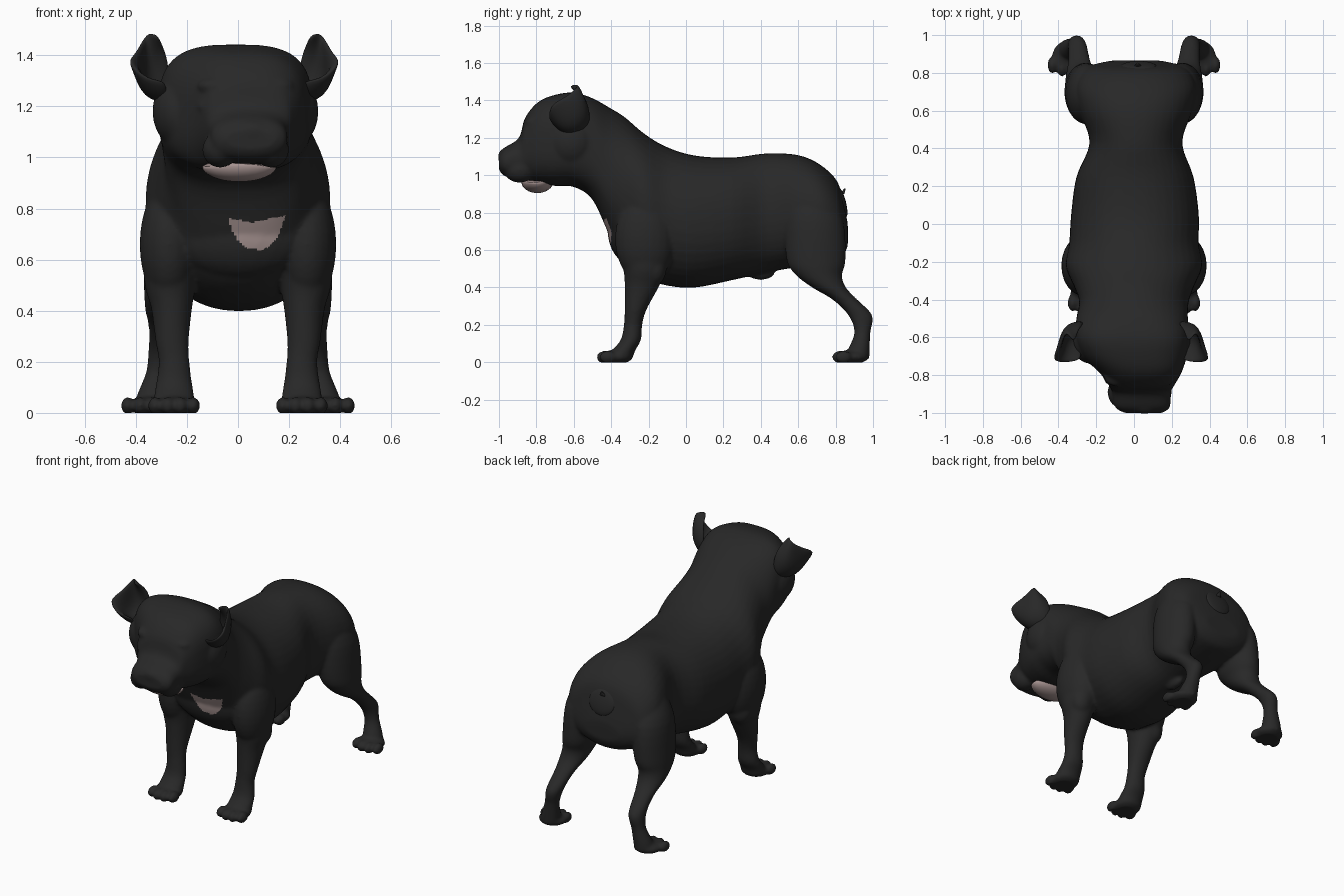
import bpy, bmesh, math
from mathutils import Matrix

cube = bpy.data.objects.get("Cube")
if cube:
    bpy.data.objects.remove(cube)


def material(name, colour):
    m = bpy.data.materials.new(name)
    m.use_nodes = True
    m.diffuse_color = colour
    bsdf = m.node_tree.nodes["Principled BSDF"]
    bsdf.inputs["Base Color"].default_value = colour
    bsdf.inputs["Roughness"].default_value = 0.8
    return m


BLACK = material("black coat", (0.021, 0.021, 0.021, 1))
PINK = material("pale pink skin", (0.38, 0.29, 0.28, 1))


def smooth_stations(rows, steps=4):
    """Catmull-Rom interpolation through rows of numbers."""
    out = []
    for i in range(len(rows) - 1):
        a, b = rows[max(i - 1, 0)], rows[i]
        c, d = rows[i + 1], rows[min(i + 2, len(rows) - 1)]
        for k in range(steps):
            t = k / steps
            out.append([0.5 * (2 * q + (r - p) * t + (2 * p - 5 * q + 4 * r - s) * t ** 2
                               + (3 * q - p - 3 * r + s) * t ** 3)
                        for p, q, r, s in zip(a, b, c, d)])
    out.append(list(rows[-1]))
    return out


def loft(bm, rings):
    """Closed skin through rings of points."""
    loops = [[bm.verts.new(p) for p in ring] for ring in rings]
    n = len(loops[0])
    for a, b in zip(loops, loops[1:]):
        for i in range(n):
            j = (i + 1) % n
            bm.faces.new((a[i], a[j], b[j], b[i]))
    bm.faces.new(loops[0])
    bm.faces.new(loops[-1])


def oval(exponent, count=40):
    """Unit superellipse."""
    for i in range(count):
        a = math.tau * i / count
        c, s = math.cos(a), math.sin(a)
        yield (math.copysign(abs(c) ** (2 / exponent), c),
               math.copysign(abs(s) ** (2 / exponent), s))


def ball(bm, centre, radii, tilt=0):
    mat = (Matrix.Translation(centre) @ Matrix.Rotation(tilt, 4, "X")
           @ Matrix.Diagonal((*radii, 1)))
    bmesh.ops.create_uvsphere(bm, u_segments=24, v_segments=16, radius=1, matrix=mat)


def limb(bm, side, rows):
    """Leg from rows of x, y, z, x radius, y radius."""
    loft(bm, [[(side * (x + rx * c), y + ry * s, z) for c, s in oval(2)]
              for x, y, z, rx, ry in smooth_stations(rows)])


def make_object(name, bm, mats):
    bmesh.ops.recalc_face_normals(bm, faces=bm.faces)
    mesh = bpy.data.meshes.new(name)
    bm.to_mesh(mesh)
    bm.free()
    for m in mats:
        mesh.materials.append(m)
    for p in mesh.polygons:
        p.use_smooth = True
    ob = bpy.data.objects.new(name, mesh)
    bpy.context.collection.objects.link(ob)
    return ob


# Trunk, neck and head: y, top, bottom, half width, x offset, squareness
TRUNK = [
    (.865, .74, .62, .13, .01, 2), (.845, .84, .58, .22, .01, 2),
    (.81, .965, .55, .28, .01, 2.1), (.72, 1.055, .53, .32, .01, 2.2),
    (.6, 1.108, .51, .30, .01, 2.2), (.43, 1.117, .48, .245, .01, 2.2),
    (.25, 1.095, .44, .31, .005, 2.2), (.05, 1.105, .40, .338, .005, 2.2),
    (-.1, 1.15, .41, .343, 0, 2.1), (-.22, 1.22, .45, .362, 0, 2.1),
    (-.33, 1.313, .53, .318, 0, 2.1), (-.41, 1.362, .68, .29, 0, 2.3),
    (-.5, 1.412, .87, .295, -.01, 2.7), (-.6, 1.442, .938, .30, -.01, 3),
    (-.7, 1.43, .943, .275, .005, 2.9), (-.79, 1.392, .96, .215, .035, 2.8),
    (-.86, 1.308, .975, .17, .04, 2.5), (-.893, 1.2, .98, .155, .04, 2.4),
    (-.97, 1.148, .995, .145, .045, 2.4), (-1.0, 1.11, 1.03, .10, .05, 2.2),
]
bm = bmesh.new()
loft(bm, [[(x + w * c, y, (top + low) / 2 + (top - low) / 2 * s) for c, s in oval(e)]
          for y, top, low, w, x, e in smooth_stations(TRUNK)])

# Nose, breastbone and belly sheath
ball(bm, (.055, -.965, 1.10), (.08, .04, .045))
ball(bm, (.01, -.285, .71), (.28, .135, .19))
ball(bm, (.01, .4, .48), (.035, .075, .04))
# Hanging lips, brows, eyelids and cheeks
for side in (-1, 1):
    ball(bm, (.03 + side * .1, -.89, 1.03), (.07, .085, .07))
    ball(bm, (.03 + side * .12, -.81, 1.28), (.07, .05, .035))
    ball(bm, (.03 + side * .13, -.82, 1.2), (.06, .04, .03))
    ball(bm, (-.01 + side * .22, -.61, 1.18), (.105, .13, .14))

FORE = [(.26, -.22, .66, .115, .15), (.265, -.22, .5, .1, .115),
        (.26, -.235, .41, .08, .093), (.258, -.27, .28, .065, .058),
        (.25, -.283, .2, .06, .049), (.25, -.295, .12, .07, .054),
        (.25, -.335, .06, .08, .062), (.25, -.345, .02, .08, .06)]
HIND = [(.2, .66, .9, .09, .1), (.24, .685, .76, .11, .155),
        (.26, .695, .55, .107, .158), (.275, .712, .465, .092, .122),
        (.283, .765, .4, .08, .09), (.29, .85, .335, .06, .066),
        (.3, .933, .25, .05, .064), (.315, .943, .16, .045, .043),
        (.335, .925, .07, .06, .057), (.34, .92, .02, .06, .06)]
for side in (-1, 1):
    # Shoulders and elbows
    ball(bm, (side * .27, -.22, .66), (.115, .16, .24))
    ball(bm, (side * .285, -.17, .5), (.07, .065, .09))
    limb(bm, side, FORE)
    limb(bm, side, HIND)
    # Paws with four toes each
    for x, y, splay in ((.25, -.375, 0), (.345, .885, .012)):
        ball(bm, (side * x, y, .028), (.09, .09, .038))
        for k in range(4):
            offset = (k - 1.5) * .05
            toe_y = y - .07 + abs(k - 1.5) * .018
            ball(bm, (side * (x + offset + splay), toe_y, .028), (.027, .045, .034))

# Fuse everything into one skin
body = make_object("body", bm, [BLACK, PINK])
fuse = body.modifiers.new("fuse", "REMESH")
fuse.mode = "VOXEL"
fuse.voxel_size = 0.01
relax = body.modifiers.new("relax", "SMOOTH")
relax.factor = 0.5
relax.iterations = 8
graph = bpy.context.evaluated_depsgraph_get()
skin = bpy.data.meshes.new_from_object(body.evaluated_get(graph))
body.modifiers.clear()
body.data = skin
skin.materials.clear()
for m in (BLACK, PINK):
    skin.materials.append(m)
for v in skin.vertices:
    v.co.z = max(v.co.z, 0)

# Chest patch, notched along its upper edge
for p in skin.polygons:
    p.use_smooth = True
    x, y, z = p.center
    floor = .64 + .13 * abs((x - .072) / .113) ** 3
    roof = .745 + .2 * min(abs(x - .05), .13)
    p.material_index = int(y < -.25 and p.normal.y < 0 and floor < z < roof)

# Lower jaw hanging open, its upper face arched across and rising backwards
bm = bmesh.new()
ball(bm, (.005, -.795, .965), (.145, .085, .06))
for v in bm.verts:
    v.co.z = min(v.co.z, .98 + .15 * (v.co.y + .85) - 1.2 * v.co.x ** 2)
make_object("lower_jaw", bm, [PINK])

# Folded ears: rows from root to rim, each running back to front
EAR = [[(.25, -.53, 1.36), (.26, -.51, 1.23), (.27, -.65, 1.2), (.25, -.72, 1.31)],
       [(.28, -.56, 1.45), (.345, -.51, 1.33), (.385, -.62, 1.22), (.34, -.74, 1.3)],
       [(.3, -.65, 1.48), (.345, -.55, 1.5), (.375, -.65, 1.42), (.43, -.73, 1.38)]]
for side, name in ((1, "left_ear"), (-1, "right_ear")):
    bm = bmesh.new()
    rows = [[bm.verts.new((side * x - .015, y, z)) for x, y, z in row] for row in EAR]
    for a, b in zip(rows, rows[1:]):
        for i in range(len(a) - 1):
            bm.faces.new((a[i], a[i + 1], b[i + 1], b[i]))
    ear = make_object(name, bm, [BLACK])
    shell = ear.modifiers.new("thickness", "SOLIDIFY")
    shell.thickness = 0.035
    shell.offset = 0
    curve = ear.modifiers.new("round", "SUBSURF")
    curve.levels = curve.render_levels = 2

# Docked tail pad and its tuft
bm = bmesh.new()
ball(bm, (.025, .833, .855), (.095, .022, .085), .25)
make_object("tail_pad", bm, [BLACK])
bm = bmesh.new()
limb(bm, 1, [(.02, .835, .9, .02, .012), (.02, .85, .93, .004, .004)])
make_object("tail_tuft", bm, [BLACK])
